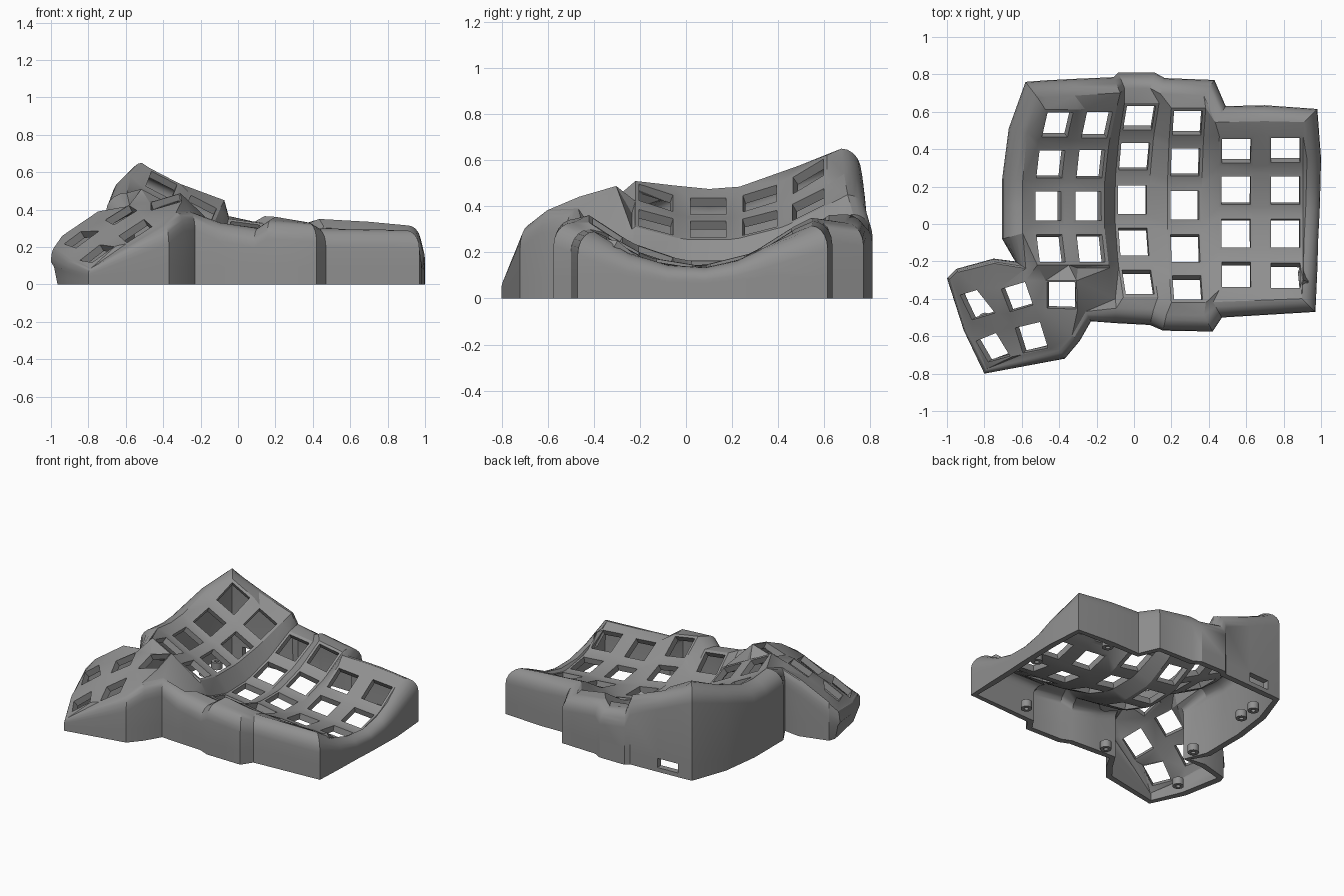
import bpy, bmesh, math
from mathutils import Vector
from mathutils.geometry import delaunay_2d_cdt

if "Cube" in bpy.data.objects:
    bpy.data.objects.remove(bpy.data.objects["Cube"])

grey = bpy.data.materials.new("matte grey")
grey.diffuse_color = (0.28, 0.28, 0.28, 1)
grey.use_nodes = True
grey.node_tree.nodes["Principled BSDF"].inputs["Base Color"].default_value = grey.diffuse_color

# Finger columns: centre x, x bend, middle y, middle z, z bend, sideways tilt, row y positions
COLUMNS = [
    (-0.46, 0.27, 0.10, 0.40, 0.70, -0.52, (0.53, 0.32, 0.096, -0.13)),
    (-0.245, 0.25, 0.10, 0.30, 0.58, -0.52, (0.53, 0.32, 0.096, -0.13)),
    (-0.01, 0.18, 0.11, 0.13, 0.74, -0.13, (0.567, 0.36, 0.13, -0.096, -0.31)),
    (0.27, 0.08, 0.10, 0.15, 0.74, -0.17, (0.54, 0.33, 0.10, -0.13, -0.34)),
    (0.545, 0.02, 0.04, 0.145, 0.90, -0.08, (0.39, 0.18, -0.05, -0.27)),
    (0.81, 0.00, 0.04, 0.13, 0.90, -0.08, (0.395, 0.18, -0.05, -0.275)),
]
# Thumb keys: four hole corners, centre z, slope along x and y
THUMB = [
    ((-.93, -.38), (-.866, -.513), (-.743, -.476), (-.84, -.353), .245, .6, .45),
    ((-.71, -.348), (-.663, -.47), (-.54, -.433), (-.583, -.31), .37, .5, .4),
    ((-.465, -.31), (-.465, -.45), (-.31, -.455), (-.315, -.31), .44, .3, .3),
    ((-.845, -.626), (-.78, -.738), (-.663, -.706), (-.738, -.583), .165, .6, .45),
    ((-.636, -.556), (-.594, -.69), (-.46, -.663), (-.503, -.524), .285, .55, .45),
]
# Footprint, clockwise from the back left: x, y, rim height, rim inset
SLOT = (-.475, -.32)
OUTLINE = [
    (-.58, .76, .65, .09), (SLOT[0], .768, .607, .09), (SLOT[1], .776, .54, .09),
    (-.11, .785, .45, .085), (-.085, .81, .365, .085), (.11, .81, .335, .085),
    (.165, .78, .365, .085), (.43, .77, .33, .085), (.49, .63, .35, .085),
    (.70, .635, .335, .085), (.98, .615, .315, .075), (1.0, .35, .225, .075),
    (.997, .22, .165, .075), (.993, .08, .135, .075), (.985, -.08, .145, .075),
    (.98, -.25, .195, .075), (.97, -.47, .29, .075), (.47, -.50, .30, .085),
    (.42, -.575, .33, .085), (.155, -.57, .345, .085), (.085, -.54, .30, .085),
    (-.10, -.53, .33, .08), (-.23, -.52, .39, .05), (-.29, -.625, .385, .05),
    (-.37, -.72, .32, .05), (-.80, -.80, .085, .022), (-.91, -.57, .135, .012),
    (-1.0, -.29, .20, .02), (-.95, -.24, .26, .02), (-.75, -.185, .39, .025),
    (-.635, -.20, .42, .03), (-.705, -.08, .49, .11), (-.705, .10, .475, .11),
    (-.705, .24, .485, .11), (-.67, .51, .575, .10),
][::-1]

pts, edges, holes = [], [], []


def add_loop(loop, is_hole):
    """Constrain a closed loop of points in the key surface."""
    start, n = len(pts), len(loop)
    pts.extend(Vector(p) for p in loop)
    edges.extend((start + k, start + (k + 1) % n) for k in range(n))
    if is_hole:
        holes.append(loop)


def inside(p, loop):
    """Even-odd test of a point against a polygon seen from above."""
    odd = False
    for k in range(len(loop)):
        (x1, y1), (x2, y2) = loop[k - 1][:2], loop[k][:2]
        if (y1 > p.y) != (y2 > p.y) and p.x < x1 + (p.y - y1) * (x2 - x1) / (y2 - y1):
            odd = not odd
    return odd


# Rim crest: footprint moved inwards with mitred corners
N = len(OUTLINE)
rim = []
for i, (x, y, z, d) in enumerate(OUTLINE):
    p, a, b = Vector((x, y)), Vector(OUTLINE[i - 1][:2]), Vector(OUTLINE[(i + 1) % N][:2])
    e1, e2 = (p - a).normalized(), (b - p).normalized()
    n1, n2 = Vector((e1.y, -e1.x)), Vector((e2.y, -e2.x))
    q = p - (n1 + n2) / (1 + n1.dot(n2)) * d
    rim.append((q.x, q.y, z))
add_loop(rim, False)

# Finger key seats
CORNERS = ((-1, -1), (1, -1), (1, 1), (-1, 1))
for cx, bend, my, mz, zb, tilt, rows in COLUMNS:
    for ry in rows:
        slope = 2 * zb * (ry - my)
        hx = 0.077 / math.hypot(1, tilt)
        hy = 0.077 / math.hypot(1, slope)
        for pad in (0, 0.016):
            loop = []
            for sx, sy in CORNERS:
                y = ry + sy * (hy + pad)
                u = sx * (hx + pad)
                loop.append((cx + bend * (y - my) ** 2 + u, y,
                             mz + zb * (ry - my) ** 2 + slope * (y - ry) + tilt * u))
            add_loop(loop, pad == 0)

# Thumb key seats
for *quad, zc, gx, gy in THUMB:
    c = sum((Vector(q) for q in quad), Vector((0, 0))) / 4
    for scale in (1, 1.1):
        loop = []
        for q in quad:
            o = (Vector(q) - c) * scale
            loop.append((c.x + o.x, c.y + o.y, zc + gx * o.x + gy * o.y))
        add_loop(loop, scale == 1)

# Foot of the ridge beside the thumb keys
pts += [Vector((-.13, -.235, .30)), Vector((-.10, -.40, .29)), Vector((-.30, -.235, .37))]

# Skin between all seats
verts, _, faces, orig, _, _ = delaunay_2d_cdt([p.xy for p in pts], edges, [], 0, 1e-5)
bm = bmesh.new()
vs = []
for v in verts:
    near = min(pts, key=lambda p: (p.xy - v).length_squared)
    vs.append(bm.verts.new((v.x, v.y, near.z)))
for f in faces:
    mid = sum((Vector(verts[k]) for k in f), Vector((0, 0))) / len(f)
    if inside(mid, rim) and not any(inside(mid, h) for h in holes):
        face = bm.faces.new([vs[k] for k in f])
        face.normal_update()
        if face.normal.z < 0:
            face.normal_flip()
bmesh.ops.delete(bm, geom=[v for v in bm.verts if not v.link_faces], context='VERTS')

# Rounded shoulder and side walls, with a cable slot in the back wall
rings = [[Vector(p) for p in rim]]
STEPS = 5
for k in range(1, STEPS + 1):
    t = k / STEPS * math.pi / 2
    ring = []
    for (x, y, z, d), (qx, qy, _) in zip(OUTLINE, rim):
        drop = min(0.1, 0.4 * z)
        s = math.sin(t)
        ring.append(Vector((qx + (x - qx) * s, qy + (y - qy) * s, z - drop * (1 - math.cos(t)))))
    rings.append(ring)
top = rings[-1]
for level, share in ((0.095, 0.8), (0.03, 0.4), (0, 0)):
    rings.append([Vector((max(p.x, -0.965 - 0.2 * level), p.y, min(level, share * p.z))) for p in top])
ring_verts = [[bm.verts.new(p) for p in r] for r in rings]
for r in range(len(rings) - 1):
    for i in range(N):
        j = (i + 1) % N
        slot = r == len(rings) - 3 and {OUTLINE[i][0], OUTLINE[j][0]} == set(SLOT)
        if not slot:
            a, b = ring_verts[r], ring_verts[r + 1]
            bm.faces.new((a[i], b[i], b[j], a[j]))
bmesh.ops.remove_doubles(bm, verts=bm.verts, dist=2e-4)


def finish(bm, name):
    mesh = bpy.data.meshes.new(name)
    bm.to_mesh(mesh)
    bm.free()
    mesh.materials.append(grey)
    ob = bpy.data.objects.new(name, mesh)
    bpy.context.collection.objects.link(ob)
    bpy.ops.object.select_all(action='DESELECT')
    ob.select_set(True)
    bpy.context.view_layer.objects.active = ob
    return ob


case = finish(bm, "keyboard_case")
mod = case.modifiers.new("thickness", 'SOLIDIFY')
mod.thickness = 0.042
mod.offset = -1
bpy.ops.object.modifier_apply(modifier=mod.name)
for v in case.data.vertices:
    v.co.z = max(v.co.z, 0)
bpy.ops.object.shade_smooth_by_angle(angle=math.radians(28))

# Screw posts inside the base
POSTS = [(.92, .127), (.69, .56), (.585, -.375), (-.137, -.444),
         (-.594, -.118), (-.797, -.51), (-.55, .414), (-.544, .54)]
for x, y in POSTS:
    bm = bmesh.new()
    prof = [(.015, 0), (.036, 0), (.036, .05), (.015, .05)]
    loop = [bm.verts.new((x + r, y, z)) for r, z in prof]
    ring = [bm.edges.new((loop[k], loop[(k + 1) % 4])) for k in range(4)]
    bmesh.ops.spin(bm, geom=loop + ring, cent=(x, y, 0), axis=(0, 0, 1),
                   angle=math.tau, steps=20, use_merge=True)
    bmesh.ops.remove_doubles(bm, verts=bm.verts, dist=1e-5)
    bmesh.ops.recalc_face_normals(bm, faces=bm.faces)
    finish(bm, "screw_post")
    bpy.ops.object.shade_smooth_by_angle(angle=math.radians(30))
